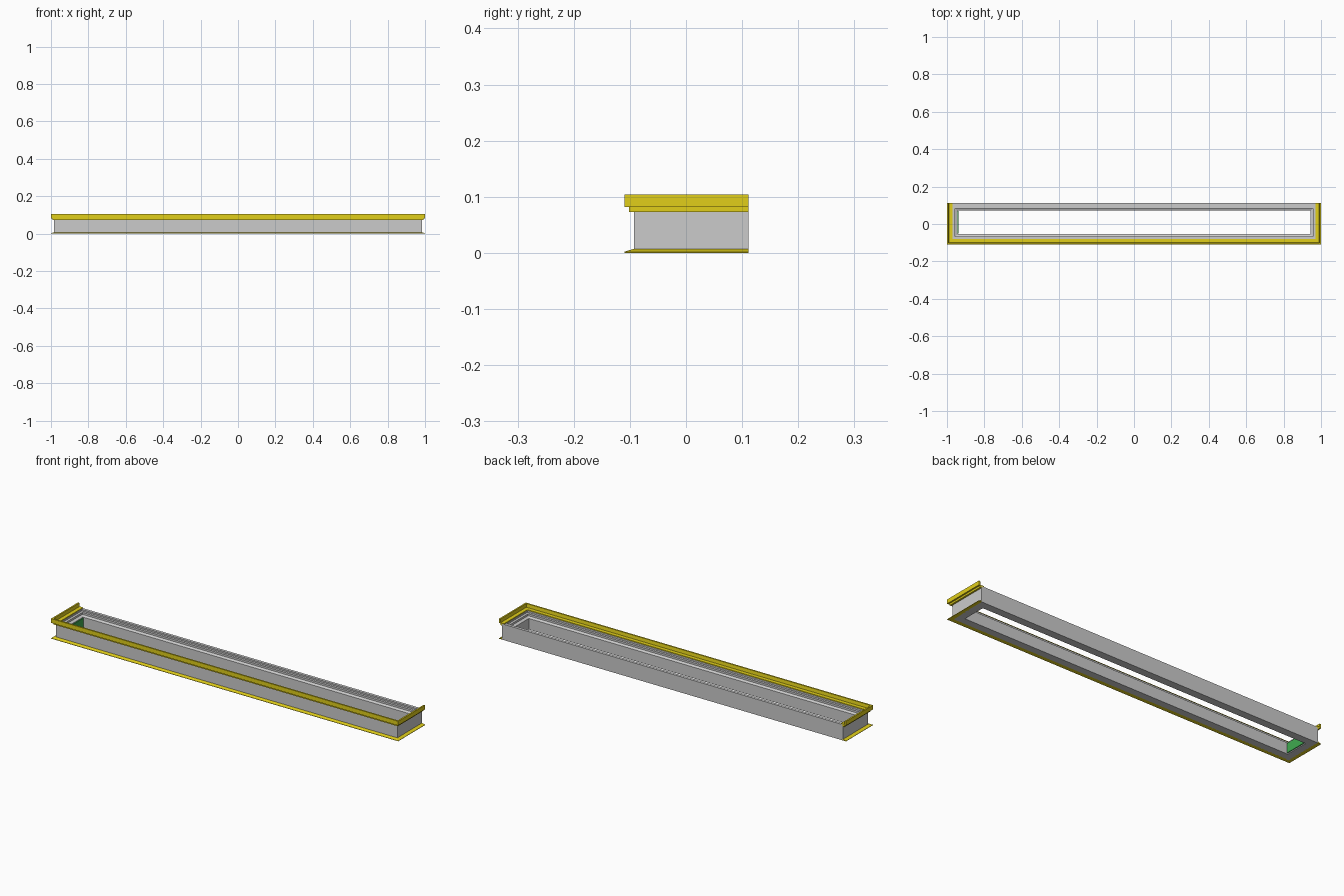
import bpy, bmesh

if "Cube" in bpy.data.objects:
    bpy.data.objects.remove(bpy.data.objects["Cube"])

# Wall footprint
X, Y0, Y1 = 0.983, -0.093, 0.111


def material(name, rgb):
    m = bpy.data.materials.new(name)
    m.diffuse_color = (*rgb, 1)
    m.use_nodes = True
    m.node_tree.nodes["Principled BSDF"].inputs["Base Color"].default_value = m.diffuse_color
    return m


yellow = material("yellow_trim", (0.75, 0.62, 0.01))
green = material("green_panel", (0.05, 0.4, 0.08))


def finish(name, bm, mat=None):
    bmesh.ops.recalc_face_normals(bm, faces=bm.faces)
    me = bpy.data.meshes.new(name)
    bm.to_mesh(me)
    bm.free()
    if mat:
        me.materials.append(mat)
    ob = bpy.data.objects.new(name, me)
    bpy.context.collection.objects.link(ob)
    return ob


def sweep(name, profile, closed, mat=None):
    """Sweep an (inward offset, z) section round the footprint, mitred.
    When open, it runs along the left, front and right sides only."""
    bm = bmesh.new()
    rings = []
    for sx, back in ((-1, True), (-1, False), (1, False), (1, True)):
        ring = []
        for d, z in profile:
            y = (Y1 - (d if closed else 0)) if back else Y0 + d
            ring.append(bm.verts.new((sx * (X - d), y, z)))
        rings.append(ring)
    n = len(profile)
    for i in range(4 if closed else 3):
        a, b = rings[i], rings[(i + 1) % 4]
        for j in range(n):
            k = (j + 1) % n
            bm.faces.new((a[j], a[k], b[k], b[j]))
    if not closed:
        bm.faces.new(rings[0])
        bm.faces.new(rings[-1])
    return finish(name, bm, mat)


# Hollow rectangular wall with a stepped inner rim
sweep("wall_frame", [(0, 0), (0, 0.082), (0.015, 0.082), (0.015, 0.074),
                     (0.027, 0.074), (0.027, 0.064), (0.04, 0.058), (0.04, 0)], True)

# Cornice: lower band plus upstand on three sides
sweep("cornice", [(-0.009, 0.073), (-0.009, 0.082), (-0.017, 0.082), (-0.017, 0.104),
                  (-0.009, 0.104), (-0.007, 0.086), (0.013, 0.086), (0.013, 0.08),
                  (0.002, 0.073)], False, yellow)

# Sloped skirting at the foot on three sides
sweep("base_skirting", [(-0.017, 0), (-0.017, 0.002), (-0.001, 0.007), (0.004, 0.007),
                        (0.004, 0)], False, yellow)

# Thin green panel on the inner left end
bm = bmesh.new()
bmesh.ops.create_cube(bm, size=1)
bmesh.ops.scale(bm, vec=(0.005, 0.122, 0.05), verts=bm.verts)
bmesh.ops.translate(bm, vec=(-0.941, 0.009, 0.03), verts=bm.verts)
finish("inner_end_panel", bm, green)
